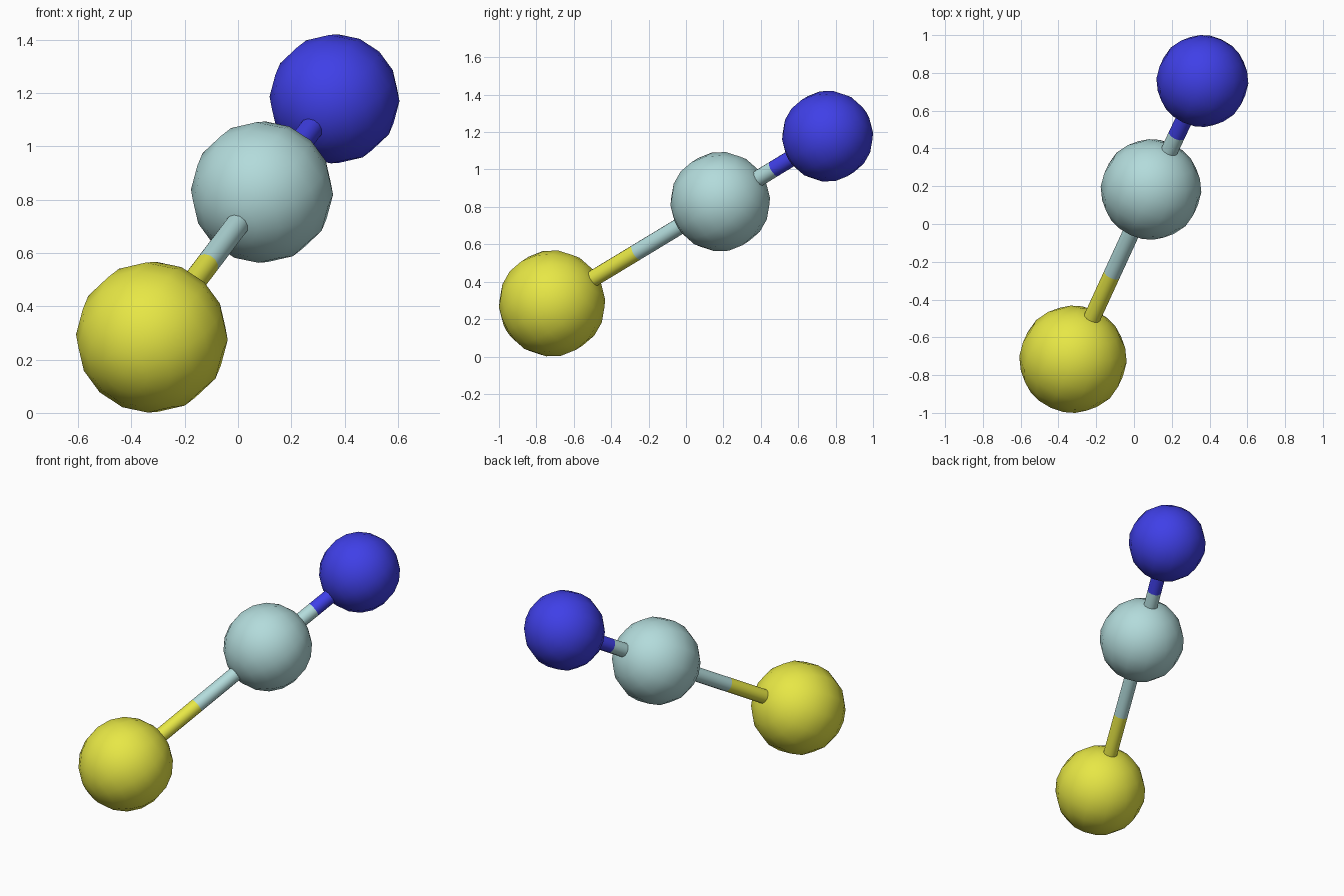
import bpy
from math import radians
from mathutils import Vector

if "Cube" in bpy.data.objects:
    bpy.data.objects.remove(bpy.data.objects["Cube"])


def material(name, rgb):
    m = bpy.data.materials.new(name)
    m.diffuse_color = (*rgb, 1)
    m.use_nodes = True
    m.node_tree.nodes["Principled BSDF"].inputs["Base Color"].default_value = m.diffuse_color
    return m


YELLOW = material("yellow", (0.80, 0.80, 0.06))
TEAL = material("teal", (0.45, 0.71, 0.71))
BLUE = material("blue", (0.05, 0.05, 0.80))

# Atom centres lie on one tilted line
LOW = Vector((-0.323, -0.716, 0.284))
MID = Vector((0.09, 0.183, 0.828))
HIGH = Vector((0.362, 0.757, 1.178))
TILT = (HIGH - LOW).to_track_quat('Z', 'Y').to_euler()


def finish(name, mat, angle):
    ob = bpy.context.object
    ob.name = name
    ob.data.materials.append(mat)
    bpy.ops.object.shade_smooth_by_angle(angle=radians(angle))


def atom(name, centre, radius, mat):
    bpy.ops.mesh.primitive_uv_sphere_add(segments=14, ring_count=10, radius=radius,
                                         location=centre, rotation=TILT)
    finish(name, mat, 60)


def half_bond(name, a, b, mat):
    d = b - a
    bpy.ops.mesh.primitive_cylinder_add(vertices=12, radius=0.045, depth=d.length,
                                        location=(a + b) / 2,
                                        rotation=d.to_track_quat('Z', 'Y').to_euler())
    finish(name, mat, 50)


# Atoms
atom("yellow_atom", LOW, 0.285, YELLOW)
atom("teal_atom", MID, 0.267, TEAL)
atom("blue_atom", HIGH, 0.244, BLUE)

# Bonds, each split into two colours at its midpoint
for label, end, mat in (("yellow", LOW, YELLOW), ("blue", HIGH, BLUE)):
    half = (MID + end) / 2
    half_bond(label + "_bond_outer_half", end, half, mat)
    half_bond(label + "_bond_teal_half", half, MID, TEAL)
